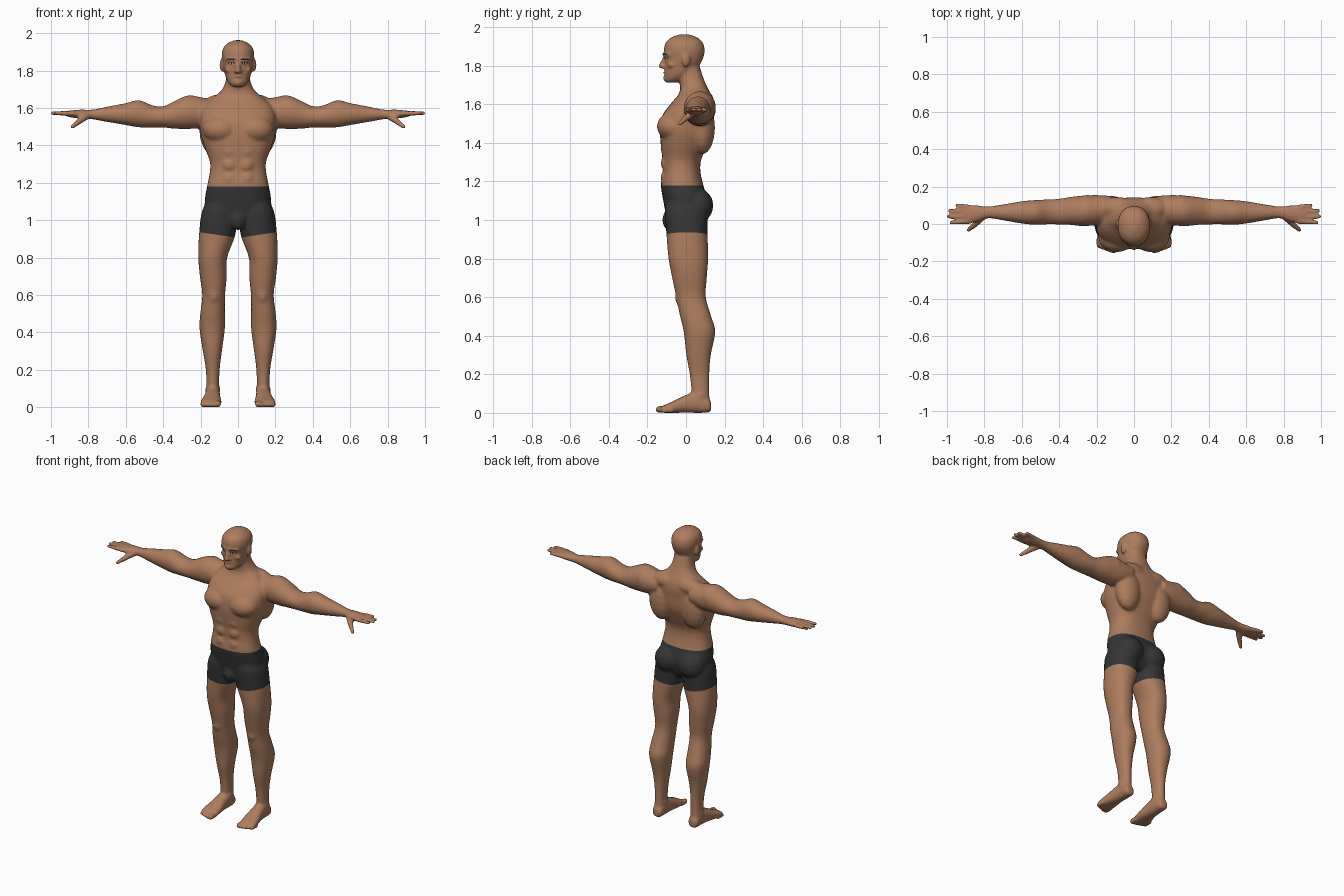
import bpy, bmesh, math
from mathutils import Vector
from mathutils.bvhtree import BVHTree

if "Cube" in bpy.data.objects:
    bpy.data.objects.remove(bpy.data.objects["Cube"])


def material(name, rgb):
    m = bpy.data.materials.new(name)
    m.diffuse_color = (*rgb, 1)
    m.use_nodes = True
    m.node_tree.nodes["Principled BSDF"].inputs["Base Color"].default_value = m.diffuse_color
    return m


skin = material("skin", (0.42, 0.205, 0.112))
cloth = material("dark_cloth", (0.036, 0.036, 0.038))
dark = material("dark_brown", (0.03, 0.018, 0.012))
white = material("eye_white", (0.55, 0.5, 0.45))
lip = material("lip", (0.27, 0.11, 0.07))

verts, polys = [], []


def skin_rings(rings):
    """Close a stack of equal rings into a solid."""
    base, n = len(verts), len(rings[0])
    for ring in rings:
        verts.extend(ring)
    last = base + n * (len(rings) - 1)
    polys.append(list(range(base, base + n))[::-1])
    polys.append(list(range(last, last + n)))
    for a in range(base, last, n):
        for i in range(n):
            j = (i + 1) % n
            polys.append([a + i, a + j, a + n + j, a + n + i])


def catmull(rows, steps=4):
    out = []
    for i in range(len(rows) - 1):
        a, b, c, d = rows[max(i - 1, 0)], rows[i], rows[i + 1], rows[min(i + 2, len(rows) - 1)]
        for k in range(steps):
            t = k / steps
            out.append([0.5 * (2 * q + (r - p) * t + (2 * p - 5 * q + 4 * r - s) * t * t
                               + (3 * q - p - 3 * r + s) * t ** 3) for p, q, r, s in zip(a, b, c, d)])
    return out + [list(rows[-1])]


def loft(axis, rows, side=1, power=2.2, n=28):
    """Rows: position along axis, then centre and radius for the two cross axes."""
    rings = []
    for t, cu, ru, cv, rv in catmull(rows):
        ring = []
        for i in range(n):
            c, s = math.cos(math.tau * i / n), math.sin(math.tau * i / n)
            u = cu + ru * math.copysign(abs(c) ** (2 / power), c)
            v = cv + rv * math.copysign(abs(s) ** (2 / power), s)
            p = {"x": (t, u, v), "y": (u, t, v), "z": (u, v, t)}[axis]
            ring.append((p[0] * side, p[1], p[2]))
        rings.append(ring)
    skin_rings(rings)


def ball(p, r, side=1, n=16, m=9):
    r = r if isinstance(r, tuple) else (r, r, r)
    rings = []
    for k in range(m):
        lat = math.pi * ((k + .25) / (m - .5) - .5)
        rings.append([((p[0] + r[0] * math.cos(lat) * math.cos(math.tau * i / n)) * side,
                       p[1] + r[1] * math.cos(lat) * math.sin(math.tau * i / n),
                       p[2] + r[2] * math.sin(lat)) for i in range(n)])
    skin_rings(rings)


def tube(p, q, r1, r2, side=1, n=12):
    """Tapered capsule between two points."""
    p, q = Vector((p[0] * side, *p[1:])), Vector((q[0] * side, *q[1:]))
    d = (q - p).normalized()
    u = d.orthogonal().normalized()
    w = d.cross(u)
    rings = []
    for c, r, lats in ((p, r1, (-80, -50, -25, 0)), (q, r2, (0, 25, 50, 80))):
        for lat in map(math.radians, lats):
            rings.append([tuple(c + d * (r * math.sin(lat)) + (u * math.cos(math.tau * i / n)
                          + w * math.sin(math.tau * i / n)) * (r * math.cos(lat))) for i in range(n)])
    skin_rings(rings)


# Torso and neck
loft("z", [(0.97, 0, .05, 0, .07), (1.02, 0, .165, 0, .10), (1.1, 0, .178, -.003, .115),
           (1.18, 0, .166, -.02, .11), (1.25, 0, .152, -.023, .098), (1.31, 0, .15, -.022, .1),
           (1.38, 0, .175, -.012, .118), (1.46, 0, .2, 0, .135), (1.54, 0, .203, .008, .132),
           (1.6, 0, .19, .03, .112), (1.65, 0, .14, .045, .085), (1.69, 0, .092, .04, .07),
           (1.74, 0, .067, .025, .064), (1.8, 0, .062, .01, .06)], power=2.4)
# Head
loft("z", [(1.712, 0, .028, -.08, .025), (1.73, 0, .047, -.06, .05), (1.76, 0, .064, -.035, .074),
           (1.8, 0, .074, -.02, .089), (1.84, 0, .081, -.011, .1), (1.88, 0, .087, -.009, .106),
           (1.92, 0, .079, -.009, .096), (1.947, 0, .053, -.009, .067), (1.962, 0, .02, -.009, .025)])
tube((0, -.108, 1.845), (0, -.13, 1.798), .010, .013)
ball((0, -.1, 1.735), (.026, .02, .02))
ball((0, -.103, 1.765), (.026, .013, .011))
ball((0, -.085, 1.0), (.045, .038, .055))

for s in (1, -1):
    # Face details and ears
    tube((.016, -.108, 1.858), (.056, -.087, 1.86), .013, .012, s)
    ball((.012, -.117, 1.794), .011, s)
    ball((.05, -.075, 1.805), (.022, .022, .018), s)
    ball((.085, 0, 1.83), (.013, .022, .036), s)
    # Trunk muscles
    ball((.092, -.072, 1.485), (.1, .08, .074), s)
    ball((.12, .085, 1.48), (.088, .066, .14), s)
    ball((.085, .085, 1.62), (.1, .06, .055), s)
    ball((.25, .075, 1.588), (.07, .082, .08), s)
    ball((.088, .06, 1.075), (.09, .083, .09), s)
    for z in (1.22, 1.295, 1.37):
        ball((.044, -.098, z), (.045, .034, .042), s)
    # Arm down to the palm
    loft("x", [(.12, .08, .07, 1.58, .06), (.2, .075, .08, 1.576, .082), (.27, .07, .082, 1.577, .09),
               (.34, .07, .075, 1.563, .074), (.4, .066, .069, 1.552, .057), (.46, .065, .067, 1.555, .06),
               (.53, .062, .066, 1.569, .073), (.6, .062, .06, 1.567, .059), (.7, .062, .043, 1.566, .041),
               (.78, .062, .032, 1.565, .026), (.84, .055, .044, 1.567, .024), (.89, .052, .048, 1.568, .019),
               (.92, .052, .042, 1.57, .013)], s, 2)
    # Fingers and thumb
    for y0, y1, x1 in ((.013, .008, .978), (.039, .04, .991), (.066, .071, .985), (.09, .1, .945)):
        tube((.88, y0, 1.57), (x1, y1, 1.572), .0135, .0105, s)
    tube((.81, .04, 1.558), (.85, -.002, 1.528), .021, .016, s)
    tube((.85, -.002, 1.528), (.885, -.032, 1.5), .016, .011, s)
    # Leg
    loft("z", [(.03, .135, .036, .08, .044), (.1, .135, .034, .075, .046), (.2, .135, .037, .07, .051),
               (.3, .137, .051, .065, .064), (.42, .138, .068, .07, .082), (.5, .136, .066, .05, .081),
               (.6, .13, .061, .026, .077), (.7, .132, .072, .018, .09), (.8, .135, .077, .012, .103),
               (.93, .11, .098, .005, .107), (1.05, .1, .092, 0, .11), (1.12, .09, .06, 0, .09)], s)
    ball((.13, -.022, .6), (.038, .036, .05), s)
    ball((.165, .075, .09), (.012, .016, .018), s)
    ball((.105, .07, .095), (.012, .016, .018), s)
    # Foot and toes
    loft("y", [(.13, .135, .02, .035, .022), (.115, .135, .034, .04, .038), (.06, .135, .039, .055, .055),
               (0, .138, .044, .047, .046), (-.06, .142, .053, .032, .032), (-.1, .145, .055, .023, .023),
               (-.125, .145, .048, .018, .016)], s, 2.4)
    for i in range(5):
        x, y = .108 + .02 * i, -.14 + .008 * max(i - 1, 0)
        r = .018 if i == 0 else .013
        tube((x, y + .04, r), (x, y, r), r, r, s)

mesh = bpy.data.meshes.new("body")
mesh.from_pydata(verts, [], polys)
bm = bmesh.new()
bm.from_mesh(mesh)
bmesh.ops.recalc_face_normals(bm, faces=bm.faces[:])
bm.to_mesh(mesh)
bm.free()
body = bpy.data.objects.new("body", mesh)
bpy.context.collection.objects.link(body)
bpy.context.view_layer.objects.active = body
body.select_set(True)

# Merge the parts into one skin, then relax it
rm = body.modifiers.new("merge", "REMESH")
rm.mode, rm.voxel_size = "VOXEL", 0.0075
bpy.ops.object.modifier_apply(modifier="merge")
fine = [v.index for v in body.data.vertices if abs(v.co.x) > .78 or v.co.z > 1.73 or v.co.z < .05]
group = body.vertex_groups.new(name="relax")
group.add(list(range(len(body.data.vertices))), 1, "REPLACE")
group.add(fine, .18, "REPLACE")
sm = body.modifiers.new("relax", "SMOOTH")
sm.factor, sm.iterations, sm.vertex_group = .5, 11, "relax"
bpy.ops.object.modifier_apply(modifier="relax")

# Cut waist and hem lines and colour the shorts between them
bm = bmesh.new()
bm.from_mesh(body.data)


def cut(point, normal, keep):
    faces = [f for f in bm.faces if keep(f.calc_center_median())]
    geom = list({e for f in faces for e in f.edges}) + list({v for f in faces for v in f.verts}) + faces
    bmesh.ops.bisect_plane(bm, geom=geom, plane_co=point, plane_no=normal)


cut((0, 0, 1.18), (0, 0, 1), lambda c: 1.1 < c.z < 1.25)
for s in (1, -1):
    cut((0, 0, .905), (-.15 * s, 0, 1), lambda c: c.x * s > 0 and .8 < c.z < 1)
for f in bm.faces:
    c = f.calc_center_median()
    f.material_index = int(.905 + .15 * abs(c.x) < c.z < 1.18)
    f.smooth = True
tree = BVHTree.FromBMesh(bm)
body.data.materials.clear()
body.data.materials.append(skin)
body.data.materials.append(cloth)
bm.to_mesh(body.data)
bm.free()


def plate(name, mat, cx, cz, length, height, lift=.002, sides=(1, -1), n=10):
    """Thin lens-shaped patch laid onto the face."""
    points, quads = [], []
    for s in sides:
        base = len(points)
        for k in (-1, 0, 1):
            for i in range(n + 1):
                t = 2 * i / n - 1
                x, z = s * (cx + length * t), cz + k * height * math.sqrt(1.02 - t * t)
                hit = tree.ray_cast(Vector((x, -1, z)), Vector((0, 1, 0)))[0]
                points.append((x, (hit.y if hit else -.08) - lift, z))
        for a in [base + r * (n + 1) + i for r in (0, 1) for i in range(n)]:
            q = [a, a + 1, a + n + 2, a + n + 1]
            quads.append(q if s > 0 else q[::-1])
    me = bpy.data.meshes.new(name)
    me.from_pydata(points, [], quads)
    me.materials.append(mat)
    me.shade_smooth()
    bpy.context.collection.objects.link(bpy.data.objects.new(name, me))


# Painted face details
plate("eyebrows", dark, .038, 1.86, .025, .0045, .004)
plate("eye_rims", dark, .036, 1.84, .017, .0065)
plate("eye_whites", white, .036, 1.839, .013, .004, .003)
plate("irises", dark, .035, 1.839, .0042, .0042, .004)
plate("mouth", lip, 0, 1.765, .024, .0045, sides=(1,))
